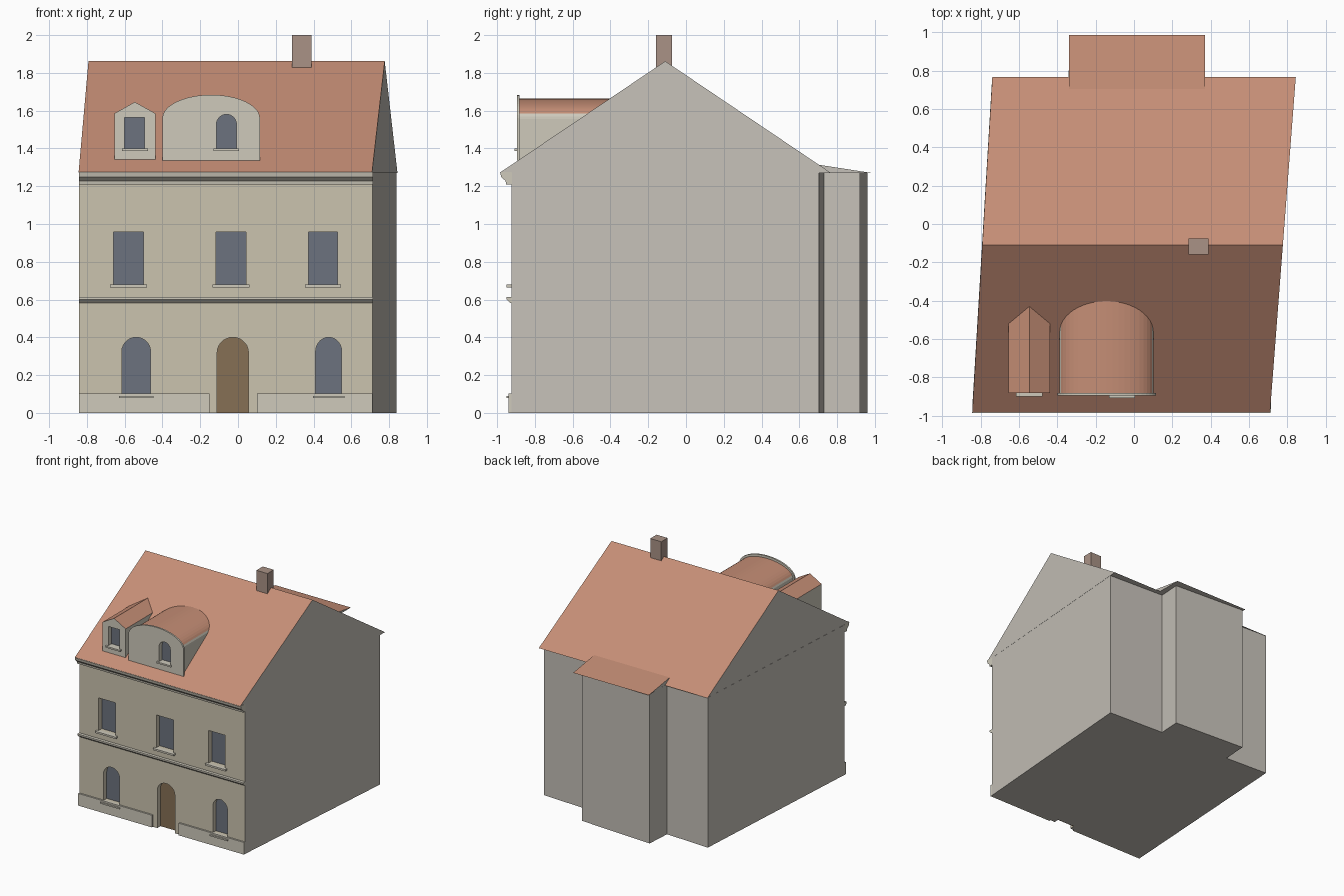
import bpy, bmesh
from math import pi, sin, cos

if "Cube" in bpy.data.objects:
    bpy.data.objects.remove(bpy.data.objects["Cube"])


def material(name, r, g, b):
    m = bpy.data.materials.new(name)
    m.diffuse_color = (r, g, b, 1)
    m.use_nodes = True
    m.node_tree.nodes["Principled BSDF"].inputs["Base Color"].default_value = m.diffuse_color
    return m


FACADE = material("facade_plaster", .60, .55, .43)
WALL = material("side_plaster", .56, .53, .48)
TRIM = material("pale_trim", .62, .59, .50)
ROOF = material("roof_tiles", .56, .27, .18)
GLASS = material("window_glass", .15, .17, .21)
DOOR = material("door_wood", .24, .16, .09)
BRICK = material("chimney_brick", .40, .29, .24)


def loft(name, a, b, mats, pick=None):
    """Closed solid between two matching outlines; pick(centre, normal) gives material index."""
    bm = bmesh.new()
    va, vb = [[bm.verts.new(p) for p in ring] for ring in (a, b)]
    n = len(va)
    bm.faces.new(va)
    bm.faces.new(vb[::-1])
    for i in range(n):
        j = (i + 1) % n
        bm.faces.new((va[i], vb[i], vb[j], va[j]))
    bmesh.ops.recalc_face_normals(bm, faces=bm.faces)
    me = bpy.data.meshes.new(name)
    bm.to_mesh(me)
    bm.free()
    for m in mats:
        me.materials.append(m)
    paint(me, pick)
    ob = bpy.data.objects.new(name, me)
    bpy.context.collection.objects.link(ob)
    return ob


def paint(me, pick):
    if pick:
        for p in me.polygons:
            p.material_index = pick(p.center, p.normal)


def front_solid(name, xz, y0, y1, mats, pick=None):
    return loft(name, [(x, y0, z) for x, z in xz], [(x, y1, z) for x, z in xz], mats, pick)


def side_solid(name, yz, left, right, mats, pick=None):
    return loft(name, [(left(y), y, z) for y, z in yz], [(right(y), y, z) for y, z in yz], mats, pick)


def box(name, x0, x1, y0, y1, z0, z1, mat):
    return front_solid(name, [(x0, z0), (x1, z0), (x1, z1), (x0, z1)], y0, y1, [mat])


def arch(x0, x1, z0, spring, top, n=14):
    """Rectangle with a half-ellipse head."""
    c, r = (x0 + x1) / 2, (x1 - x0) / 2
    head = [(c + r * cos(pi * i / n), spring + (top - spring) * sin(pi * i / n)) for i in range(n + 1)]
    return [(x0, z0), (x1, z0)] + head


def rect(x0, x1, z0, z1):
    return [(x0, z0), (x1, z0), (x1, z1), (x0, z1)]


def cut_openings(ob, y, openings, pick):
    """Recess each outline into the front plane at y and set a pane in it."""
    for name, xz, mat in openings:
        low = [(x, z if z > .001 else -.05) for x, z in xz]
        cutter = front_solid("cutter", low, y - .06, y + .05, [])
        cutter.hide_render = True
        mod = ob.modifiers.new("opening", 'BOOLEAN')
        mod.operation, mod.solver, mod.object = 'DIFFERENCE', 'EXACT', cutter
        dg = bpy.context.evaluated_depsgraph_get()
        me = bpy.data.meshes.new_from_object(ob.evaluated_get(dg))
        ob.modifiers.clear()
        ob.data = me
        bpy.data.objects.remove(cutter)
        front_solid(name, xz, y + .043, y + .06, [mat])
    paint(ob.data, pick)


def left_edge(y):
    return -.842 + .06 * (y + .95)


def right_edge(y):
    return .712 + .077 * (y + .95)


# Walls with the skewed footprint and rear wing
FY = -.925
plan = [(-.842, FY), (.713, FY), (.838, .705), (.318, .73), (.33, .92),
        (-.33, .96), (-.344, .745), (-.74, .765)]
walls = loft("house_walls", [(x, y, 0) for x, y in plan], [(x, y, 1.273) for x, y in plan], [FACADE, WALL])

# Openings in the facade
upper = [(-.66, -.50), (-.117, .043), (.372, .528)]
lower = [(-.615, -.463), (.411, .549)]
openings = [("upper_window", rect(a, b, .68, .957), GLASS) for a, b in upper]
openings += [("lower_window", arch(a, b, .10, .325, .40), GLASS) for a, b in lower]
openings.append(("front_door", arch(-.11, .055, 0, .32, .40), DOOR))
cut_openings(walls, FY, openings, lambda c, n: 0 if c.y < -.865 else 1)

for a, b in upper:
    box("upper_sill", a - .018, b + .018, FY - .025, FY + .01, .665, .68, TRIM)
for a, b in lower:
    box("lower_sill", a - .015, b + .015, FY - .025, FY + .01, .078, .09, TRIM)

# Plinth, belt course and cornice
box("plinth_left", -.843, -.15, FY - .014, FY + .005, 0, .103, TRIM)
box("plinth_right", .10, .713, FY - .014, FY + .005, 0, .103, TRIM)
belt = [(-.92, .583), (-.932, .583), (-.95, .6), (-.95, .613), (-.92, .613)]
cornice = [(-.92, 1.21), (-.952, 1.21), (-.955, 1.228), (-.978, 1.248), (-.984, 1.275), (-.92, 1.275)]
for name, profile in (("belt_course", belt), ("cornice", cornice)):
    side_solid(name, profile, lambda y: -.843, lambda y: .714, [TRIM])

# Main roof with its gable ends, and rear wing roof
tiled = lambda c, n: 0 if n.z > .3 else 1
side_solid("main_roof", [(-.985, 1.272), (-.11, 1.862), (.768, 1.27)], left_edge, right_edge, [ROOF, WALL], tiled)
side_solid("rear_wing_roof", [(.70, 1.27), (.70, 1.314), (.985, 1.27)],
           lambda y: -.34, lambda y: .37, [ROOF, WALL], tiled)

# Chimney
box("chimney", .285, .388, -.16, -.075, 1.79, 2.0, BRICK)

# Gabled dormer
gable = [(-.655, 1.335), (-.437, 1.335), (-.437, 1.585), (-.546, 1.646), (-.655, 1.585)]
gabled = front_solid("gabled_dormer", gable, -.882, -.41, [ROOF, TRIM])
cut_openings(gabled, -.882, [("gabled_dormer_window", rect(-.60, -.495, 1.40, 1.563), GLASS)],
             lambda c, n: 0 if n.z > .3 and c.z > 1.58 else 1)
box("gabled_dormer_sill", -.615, -.477, -.9, -.875, 1.387, 1.40, TRIM)

# Barrel dormer with raised front plate
barrel = front_solid("barrel_dormer", arch(-.388, .101, 1.335, 1.556, 1.665, 24), -.884, -.395, [ROOF, TRIM],
                     lambda c, n: 0 if n.z > .1 and c.z > 1.585 else 1)
plate = front_solid("barrel_dormer_front", arch(-.40, .116, 1.335, 1.56, 1.684, 24), -.896, -.882, [TRIM])
pane = arch(-.114, -.008, 1.40, 1.527, 1.58)
for ob in (plate, barrel):
    cutting = [("barrel_dormer_window", pane, GLASS)] if ob == barrel else []
    if cutting:
        cut_openings(ob, -.896, cutting, lambda c, n: 0 if n.z > .1 and c.z > 1.585 else 1)
    else:
        cut_openings(ob, -.896, [("barrel_dormer_pane", pane, GLASS)], None)
        bpy.data.objects.remove(bpy.data.objects["barrel_dormer_pane"])
box("barrel_dormer_sill", -.13, .005, -.908, -.89, 1.387, 1.40, TRIM)
